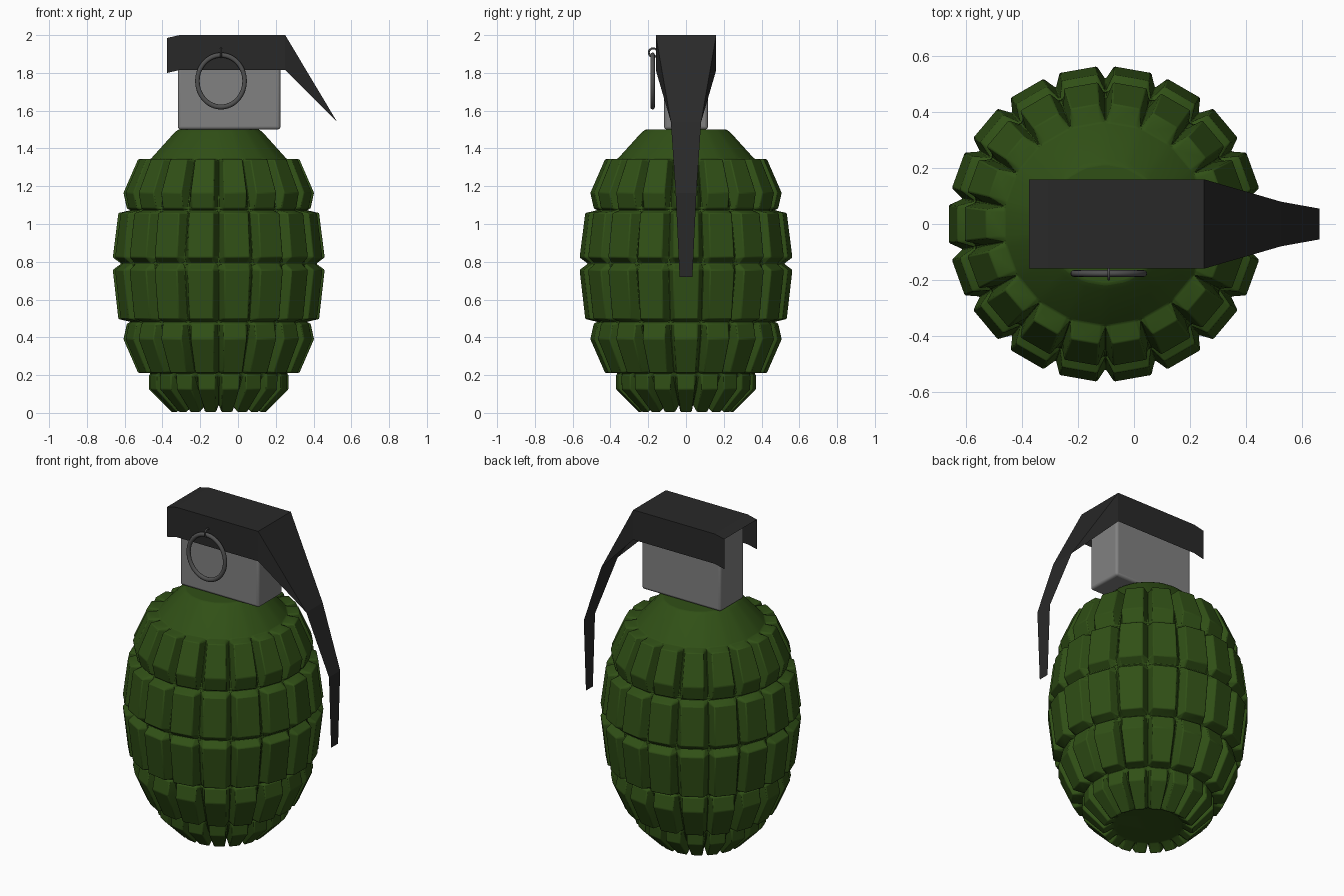
import bpy, bmesh, math
from mathutils import Matrix

if "Cube" in bpy.data.objects:
    bpy.data.objects.remove(bpy.data.objects["Cube"])

CX = -0.102          # body axis
SEG = 18             # tiles around the body


def finish(name, bm, color, angle=30, bevel=0.0, segs=2):
    bmesh.ops.recalc_face_normals(bm, faces=bm.faces)
    me = bpy.data.meshes.new(name)
    bm.to_mesh(me)
    bm.free()
    ob = bpy.data.objects.new(name, me)
    bpy.context.collection.objects.link(ob)
    mat = bpy.data.materials.new(name + "_paint")
    mat.diffuse_color = (*color, 1)
    mat.use_nodes = True
    mat.node_tree.nodes["Principled BSDF"].inputs["Base Color"].default_value = mat.diffuse_color
    me.materials.append(mat)
    if bevel:
        mod = ob.modifiers.new("bevel", 'BEVEL')
        mod.width, mod.segments = bevel, segs
        mod.limit_method, mod.angle_limit = 'ANGLE', math.radians(22)
    bpy.ops.object.select_all(action='DESELECT')
    ob.select_set(True)
    bpy.context.view_layer.objects.active = ob
    bpy.ops.object.shade_smooth_by_angle(angle=math.radians(angle))
    return ob


# Body: rings of (z, tile radius, groove z, groove radius)
rings = [
    (0.04, 0.195, 0.04, 0.195),
    (0.003, 0.250, 0.045, 0.215),
    (0.125, 0.372, 0.125, 0.305),
    (0.200, 0.372, 0.195, 0.350),
    (0.210, 0.362, 0.210, 0.362),
    (0.212, 0.430, 0.222, 0.368),
    (0.390, 0.508, 0.390, 0.440),
    (0.472, 0.490, 0.470, 0.466),
    (0.482, 0.470, 0.482, 0.470),
    (0.497, 0.535, 0.497, 0.475),
    (0.757, 0.565, 0.757, 0.518),
    (0.790, 0.520, 0.790, 0.520),
]
# Upper half mirrors the middle rows
rings += [(1.555 - z if z < 0.6 else 1.58 - z, r, 1.555 - gz if z < 0.6 else 1.58 - gz, g)
          for z, r, gz, g in reversed(rings[4:-1])]
rings += [(1.485, 0.235, 1.485, 0.235), (1.50, 0.215, 1.50, 0.215)]

bm = bmesh.new()
cols = []
for i in range(SEG):
    a = math.radians(-90 + 20 * i)
    cols += [(a, True), (a + math.radians(3.1), False), (a + math.radians(16.9), False)]
grid = []
for z, r, gz, g in rings:
    row = []
    for a, groove in cols:
        rr, zz = (g, gz) if groove else (r, z)
        row.append(bm.verts.new((CX + rr * math.cos(a), rr * math.sin(a), zz)))
    grid.append(row)
n = len(cols)
for lo, hi in zip(grid, grid[1:]):
    for j in range(n):
        k = (j + 1) % n
        bm.faces.new((lo[j], lo[k], hi[k], hi[j]))
bm.faces.new(grid[0])
bm.faces.new(grid[-1])
finish("body", bm, (0.03, 0.08, 0.008), 35, 0.007)

# Fuse block on top of the body
bm = bmesh.new()
bmesh.ops.create_cube(bm, size=1, matrix=Matrix.Translation((-0.047, 0, 1.735))
                      @ Matrix.Diagonal((0.543, 0.232, 0.47, 1)))
finish("fuse_block", bm, (0.22, 0.22, 0.22), 35, 0.015, 3)

# Safety lever: bent sheet with side flaps (x, z, half width, flap bottom z)
stations = [(-0.375, 1.985, 0.16, 1.80), (-0.31, 2.0, 0.16, 1.815),
            (0.25, 2.0, 0.16, 1.815), (0.525, 1.54, 0.08, None),
            (0.663, 1.165, 0.055, None), (0.663, 0.72, 0.034, None)]
bm = bmesh.new()
top = [[bm.verts.new((x, s * w, z)) for s in (-1, 1)] for x, z, w, f in stations]
low = [[bm.verts.new((x, s * w, f)) for s in (-1, 1)] for x, z, w, f in stations[:3]]
for a, b in zip(top, top[1:]):
    bm.faces.new((a[0], b[0], b[1], a[1]))
for s in (0, 1):
    for i in (0, 1):
        bm.faces.new((low[i][s], low[i + 1][s], top[i + 1][s], top[i][s]))
    bm.faces.new((low[2][s], top[3][s], top[2][s]))
finish("safety_lever", bm, (0.022, 0.022, 0.022), 5)


def torus(name, loc, rot, major, minor, scale=(1, 1, 1)):
    bpy.ops.mesh.primitive_torus_add(major_radius=major, minor_radius=minor,
                                     major_segments=48, minor_segments=12)
    ob = bpy.context.object
    ob.name = name
    ob.data.transform(Matrix.Translation(loc) @ rot @ Matrix.Diagonal((*scale, 1)))
    bpy.ops.object.shade_smooth()
    mat = bpy.data.materials.new(name + "_metal")
    mat.diffuse_color = (0.08, 0.08, 0.08, 1)
    mat.use_nodes = True
    mat.node_tree.nodes["Principled BSDF"].inputs["Base Color"].default_value = mat.diffuse_color
    ob.data.materials.append(mat)


# Pull ring and the small loop that holds it
torus("pull_ring", (-0.09, -0.177, 1.757), Matrix.Rotation(math.pi / 2, 4, 'X'),
      0.125, 0.012, (1, 1.1, 1))
torus("pin_loop", (-0.09, -0.174, 1.907), Matrix.Rotation(math.pi / 2, 4, 'Y'), 0.023, 0.005)
